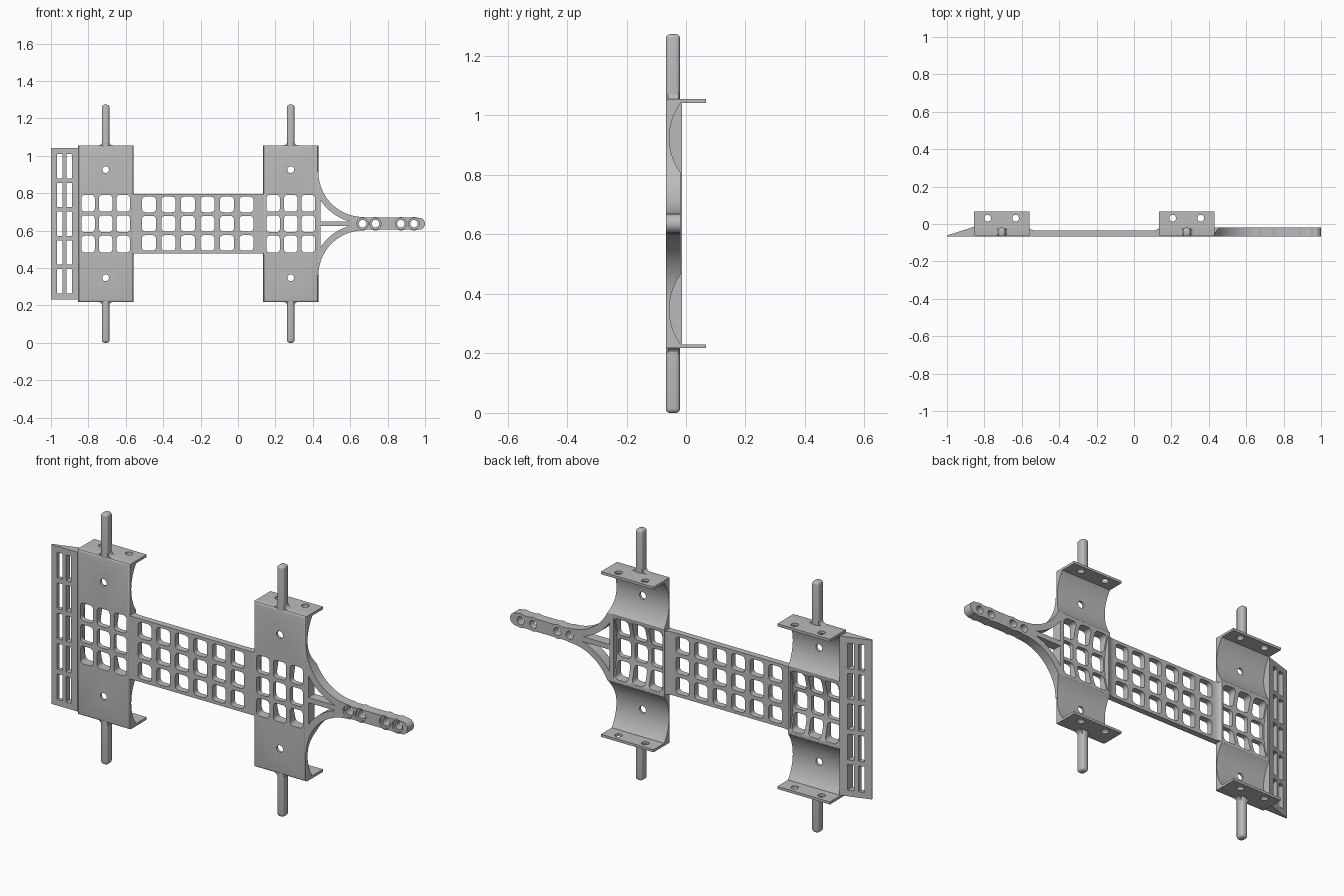
import bpy, bmesh, math

if "Cube" in bpy.data.objects:
    bpy.data.objects.remove(bpy.data.objects["Cube"])

C = 0.6365              # mid height
F, B = -0.068, -0.018   # front and back of the main bodies
HALF = 0.419            # half height of a saddle
grey = bpy.data.materials.new("light_grey")
grey.diffuse_color = (0.5, 0.5, 0.5, 1)
grey.use_nodes = True
grey.node_tree.nodes["Principled BSDF"].inputs["Base Color"].default_value = grey.diffuse_color


def add(name, mesh):
    ob = bpy.data.objects.new(name, mesh)
    bpy.context.scene.collection.objects.link(ob)
    mesh.materials.clear()
    mesh.materials.append(grey)
    return ob


def plate(name, loops, a, b, axis):
    """Fill 2D loops (inner loops become holes), extrude from a to b along axis."""
    cu = bpy.data.curves.new(name, 'CURVE')
    cu.dimensions, cu.fill_mode, cu.extrude = '2D', 'BOTH', 0.5
    for pts in loops:
        sp = cu.splines.new('POLY')
        sp.points.add(len(pts) - 1)
        for p, (u, v) in zip(sp.points, pts):
            p.co = (u, v, 0, 1)
        sp.use_cyclic_u = True
    tmp = bpy.data.objects.new(name, cu)
    bpy.context.scene.collection.objects.link(tmp)
    dg = bpy.context.evaluated_depsgraph_get()
    me = bpy.data.meshes.new_from_object(tmp.evaluated_get(dg))
    bpy.data.objects.remove(tmp)
    for vert in me.vertices:
        u, v, w = vert.co
        w = a if w < 0 else b
        vert.co = {'x': (w, u, v), 'y': (u, w, v), 'z': (u, v, w)}[axis]
    bm = bmesh.new()
    bm.from_mesh(me)
    bmesh.ops.remove_doubles(bm, verts=bm.verts, dist=1e-5)
    bmesh.ops.recalc_face_normals(bm, faces=bm.faces)
    bm.to_mesh(me)
    bm.free()
    return add(name, me)


def block(name, lo, hi, rule, width, seg):
    """Box with the edges picked by rule rounded."""
    bm = bmesh.new()
    bmesh.ops.create_cube(bm, size=1)
    for v in bm.verts:
        v.co = [l if c < 0 else h for c, l, h in zip(v.co, lo, hi)]
    edges = [e for e in bm.edges if rule([v.co for v in e.verts])]
    bmesh.ops.bevel(bm, geom=edges, offset=width, segments=seg, profile=0.5, affect='EDGES')
    me = bpy.data.meshes.new(name)
    bm.to_mesh(me)
    bm.free()
    return add(name, me)


def cut(ob, *cutters):
    for c in cutters:
        m = ob.modifiers.new("cut", 'BOOLEAN')
        m.operation, m.solver, m.object = 'DIFFERENCE', 'EXACT', c
    dg = bpy.context.evaluated_depsgraph_get()
    me = bpy.data.meshes.new_from_object(ob.evaluated_get(dg))
    ob.modifiers.clear()
    ob.data = me
    for c in cutters:
        bpy.data.objects.remove(c)


def circle(x, z, r, n=24):
    return [(x + r * math.cos(2 * math.pi * i / n), z + r * math.sin(2 * math.pi * i / n)) for i in range(n)]


def rrect(x, z, w, h, r=0.018, n=4):
    out = []
    for q, (sx, sz) in enumerate([(1, 1), (-1, 1), (-1, -1), (1, -1)]):
        for i in range(n + 1):
            t = math.pi / 2 * (q + i / n)
            out.append((x + sx * (w / 2 - r) + r * math.cos(t), z + sz * (h / 2 - r) + r * math.sin(t)))
    return out


def grid(cx, nx, px, w, nz, pz, h, r=0.018):
    return [rrect(cx + (i - (nx - 1) / 2) * px, C + (j - (nz - 1) / 2) * pz, w, h, r)
            for i in range(nx) for j in range(nz)]


def scoop(z, half, depth, n=24):
    """Shallow round hollow in the back face, as a (y, z) loop."""
    r = (half ** 2 + depth ** 2) / (2 * depth)
    a = math.asin(half / r)
    pts = [(B - depth + r * (1 - math.cos(a * k)), z + r * math.sin(a * k))
           for k in (2 * i / n - 1 for i in range(n + 1))]
    return pts + [(0.02, z + half), (0.02, z - half)]


ARCS = [scoop(C + s * 0.288, 0.117, 0.038) for s in (-1, 1)]

# Saddles with flanges and pins
for side, cx in (("left", -0.7075), ("right", 0.282)):
    x0, x1 = cx - 0.1475, cx + 0.1475
    body = block(side + "_saddle", (x0, F, C - HALF), (x1, B, C + HALF),
                 lambda p: all(abs(v.y - F) < 1e-4 for v in p), 0.01, 3)
    holes = grid(cx, 3, 0.094, 0.072, 3, 0.109, 0.09)
    holes += [circle(cx, C + s * 0.289, 0.018) for s in (-1, 1)]
    cut(body,
        plate("arc_cutter", ARCS, x0 - 0.05, x1 + 0.05, 'x'),
        plate("grid_scoop_cutter", [scoop(C, 0.155, 0.028)], x0 + 0.01, x1 - 0.01, 'x'),
        plate("hole_cutter", holes, F - 0.05, 0.05, 'y'))
    for s, end in ((1, "upper"), (-1, "lower")):
        tag = side + "_" + end
        base, tip = C + s * (HALF - 0.007), C + s * C
        flange = [[(x0, -0.035), (x1, -0.035), (x1, 0.068), (x0, 0.068)]]
        flange += [circle(cx + k * 0.075, 0.031, 0.018) for k in (-1, 1)]
        plate(tag + "_flange", flange, C + s * (HALF - 0.013), C + s * HALF, 'z')
        block(tag + "_pin", (cx - 0.02, F, min(base, tip)), (cx + 0.02, -0.02, max(base, tip)),
              lambda p: not all(abs(v.z - base) < 1e-4 for v in p), 0.014, 4)
        # small fillet where the pin leaves the saddle
        arc = [(0.04 - 0.022 * math.sin(t), HALF + 0.022 - 0.022 * math.cos(t))
               for t in (math.pi / 2 * i / 6 for i in range(7))]
        half = [(0.04, HALF - 0.006)] + arc
        foot = [(cx + x, C + s * z) for x, z in half] + [(cx - x, C + s * z) for x, z in half[::-1]]
        plate(tag + "_pin_foot", [foot], F + 0.008, -0.026, 'y')

# Perforated bridge between the saddles
xa, xb = -0.565, 0.139
plate("bridge", [[(xa, C - 0.16), (xb, C - 0.16), (xb, C + 0.16), (xa, C + 0.16)]]
      + grid(-0.2155, 6, 0.1042, 0.075, 3, 0.1028, 0.083), F, -0.036, 'y')
for name, x, d in (("left", -0.56, 1), ("right", 0.134, -1)):
    curve = [(x + d * 0.044 * (1 - math.cos(t)), B - 0.018 * math.sin(t))
             for t in (math.pi / 2 * i / 8 for i in range(9))]
    plate(name + "_bridge_fillet", [[(x - d * 0.004, -0.04), (x - d * 0.004, B)] + curve + [(x + d * 0.044, -0.04)]],
          C - 0.16, C + 0.16, 'z')

# Slotted ramp at the left end
ramp = plate("slotted_ramp", [[(-1, C - 0.404), (-0.852, C - 0.404), (-0.852, C + 0.404), (-1, C + 0.404)]]
             + grid(-0.928, 2, 0.05, 0.029, 5, 0.154, 0.13, 0.003), F, B, 'y')
for v in ramp.data.vertices:
    if v.co.y > F + 0.01:
        v.co.y = -0.061 + (v.co.x + 1) / 0.148 * 0.047

# Tail: curved arms, strut and drilled bar
DRILL = (0.666, 0.735, 0.871, 0.941)
AX, AZ, R = 0.67, 0.276, 0.24


def half_width(x):
    w = 0.032 if x < 0.968 else math.sqrt(max(0, 0.032 ** 2 - (x - 0.968) ** 2))
    return max([w] + [math.sqrt(max(0, 0.036 ** 2 - (x - h) ** 2)) for h in DRILL])


top = [(0.424, 0.276)] + [(AX - R * math.cos(t), AZ - R * math.sin(t))
                          for t in (math.pi / 2 * i / 24 for i in range(25))]
top += [(x, half_width(x)) for x in (0.675 + 0.005 * i for i in range(59))]
top += [(0.968 + 0.032 * math.sin(t), 0.032 * math.cos(t)) for t in (math.pi / 2 * i / 8 for i in range(1, 8))]
outline = [(x, C + z) for x, z in top] + [(1.0, C)] + [(x, C - z) for x, z in top[::-1]]
loops = [outline] + [circle(x, C, 0.02) for x in DRILL]
RI = 0.274
t0, t1 = math.acos((AX - 0.442) / RI), math.asin((AZ - 0.013) / RI)
web = [(0.442, 0.013)] + [(AX - RI * math.cos(t), AZ - RI * math.sin(t))
                          for t in (t0 + (t1 - t0) * i / 12 for i in range(13))]
loops += [[(x, C + s * z) for x, z in web] for s in (1, -1)]
tail = plate("tail_arm", loops, F, B, 'y')
cut(tail, plate("arc_cutter", ARCS, 0.35, 0.75, 'x'),
    plate("counterbore_cutter", [circle(x, C, 0.03) for x in DRILL], F - 0.02, F + 0.012, 'y'))

# Smooth the curved walls, keep the edges sharp
for ob in bpy.context.scene.objects:
    ob.select_set(True)
    bpy.context.view_layer.objects.active = ob
bpy.ops.object.shade_smooth_by_angle(angle=math.radians(30))
